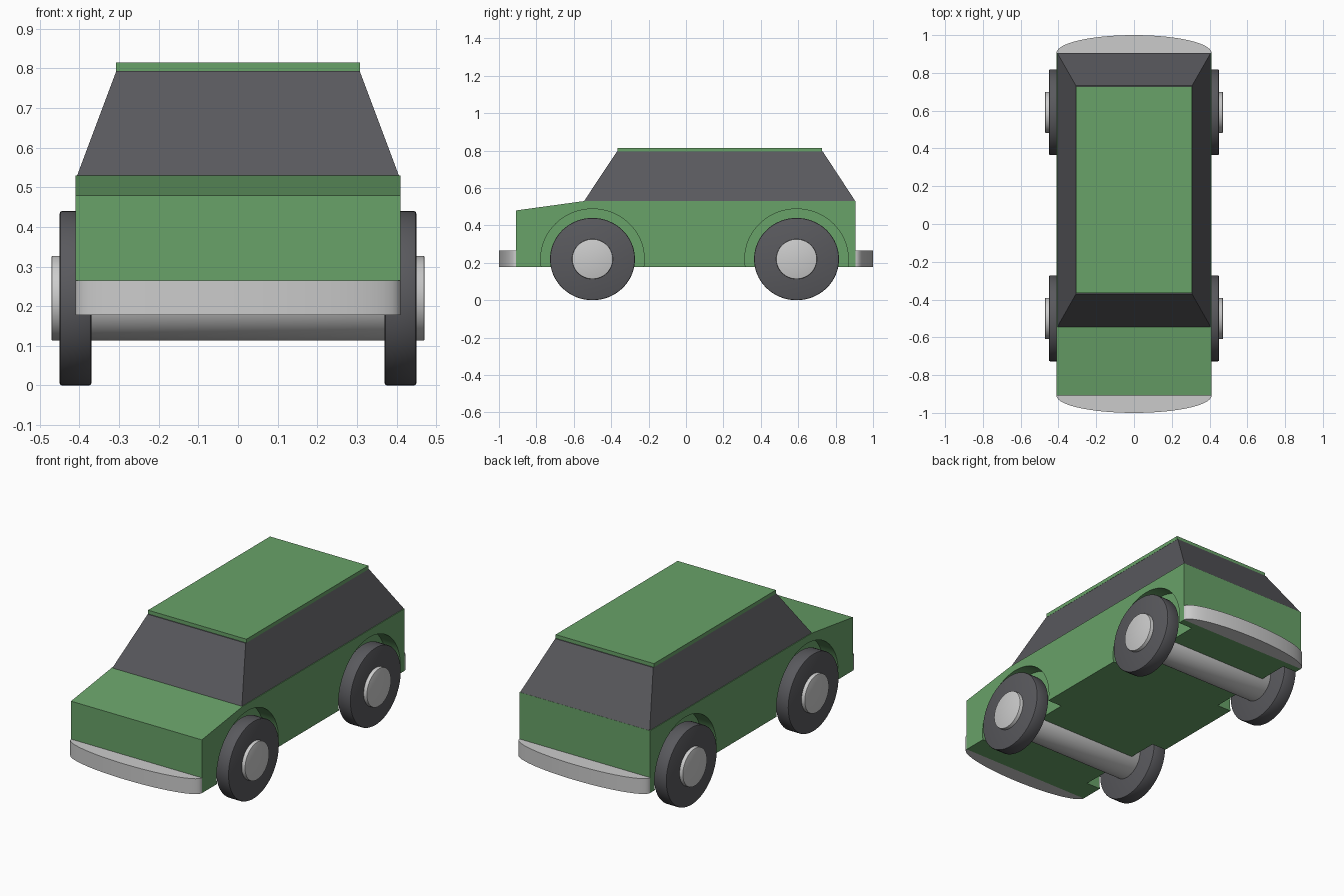
import bpy, bmesh, math

if "Cube" in bpy.data.objects:
    bpy.data.objects.remove(bpy.data.objects["Cube"])


def paint(name, rgb):
    m = bpy.data.materials.new(name)
    m.diffuse_color = (*rgb, 1)
    m.use_nodes = True
    m.node_tree.nodes["Principled BSDF"].inputs["Base Color"].default_value = m.diffuse_color
    return m


GREEN = paint("green_paint", (0.14, 0.36, 0.14))
DARK = paint("dark_grey", (0.1, 0.1, 0.11))
AXLES = {"front": -0.50, "rear": 0.591}
HUB_Z = 0.22


def loft(name, ring_a, ring_b, mat=None):
    """Solid between two matching closed rings of points."""
    bm = bmesh.new()
    a = [bm.verts.new(p) for p in ring_a]
    b = [bm.verts.new(p) for p in ring_b]
    bm.faces.new(a)
    bm.faces.new(b)
    for i in range(len(a)):
        j = (i + 1) % len(a)
        bm.faces.new((a[i], a[j], b[j], b[i]))
    bmesh.ops.recalc_face_normals(bm, faces=bm.faces)
    me = bpy.data.meshes.new(name)
    bm.to_mesh(me)
    bm.free()
    ob = bpy.data.objects.new(name, me)
    bpy.context.collection.objects.link(ob)
    if mat:
        me.materials.append(mat)
    return ob


def rect(x, y0, y1, z):
    return [(-x, y0, z), (x, y0, z), (x, y1, z), (-x, y1, z)]


def activate(ob):
    bpy.ops.object.select_all(action='DESELECT')
    ob.select_set(True)
    bpy.context.view_layer.objects.active = ob


def disc(name, x0, x1, y, ry, rz, mat=None, bevel=0.0):
    """Round part whose axis runs along x."""
    n = 64
    ang = [2 * math.pi * i / n for i in range(n)]
    ring = [(y + ry * math.cos(t), HUB_Z + rz * math.sin(t)) for t in ang]
    ob = loft(name, [(x0, *p) for p in ring], [(x1, *p) for p in ring], mat)
    activate(ob)
    if bevel:
        mod = ob.modifiers.new("bevel", 'BEVEL')
        mod.width = bevel
        mod.segments = 2
        bpy.ops.object.modifier_apply(modifier=mod.name)
    bpy.ops.object.shade_smooth_by_angle(angle=math.radians(35))
    return ob


# Lower body with sloping bonnet
side = [(-0.909, 0.178), (0.906, 0.178), (0.906, 0.53), (-0.545, 0.53), (-0.909, 0.48)]
body = loft("body", [(-0.41, *p) for p in side], [(0.41, *p) for p in side], GREEN)

# Wheel arches cut into both sides
for y in AXLES.values():
    for s in (-1, 1):
        cutter = disc("arch_cutter", s * 0.32, s * 0.5, y, 0.277, 0.268, GREEN)
        cutter.hide_render = True
        mod = body.modifiers.new("arch", 'BOOLEAN')
        mod.operation = 'DIFFERENCE'
        mod.solver = 'EXACT'
        mod.object = cutter
        activate(body)
        bpy.ops.object.modifier_apply(modifier=mod.name)
        bpy.data.objects.remove(cutter)
activate(body)
bpy.ops.object.shade_smooth_by_angle(angle=math.radians(7))

# Glass cabin and roof panel
loft("cabin", rect(0.406, -0.545, 0.905, 0.53), rect(0.307, -0.37, 0.732, 0.794), DARK)
loft("roof", rect(0.308, -0.365, 0.727, 0.794), rect(0.308, -0.365, 0.727, 0.815), GREEN)

# Curved bumpers
for end, s, y in (("front", -1, 0.909), ("rear", 1, 0.906)):
    arc = [(0.41 * math.cos(math.pi * i / 40), s * (y + (1 - y) * math.sin(math.pi * i / 40)))
           for i in range(41)]
    ob = loft(end + "_bumper", [(*p, 0.178) for p in arc], [(*p, 0.265) for p in arc])
    activate(ob)
    bpy.ops.object.shade_smooth_by_angle(angle=math.radians(35))

# Axles with hub ends, and wheels
for end, y in AXLES.items():
    disc(end + "_axle", -0.471, 0.471, y, 0.109, 0.107, None, 0.004)
    for label, s in (("left", -1), ("right", 1)):
        disc(f"{end}_{label}_wheel", s * 0.37, s * 0.45, y, 0.227, 0.22, DARK, 0.006)
